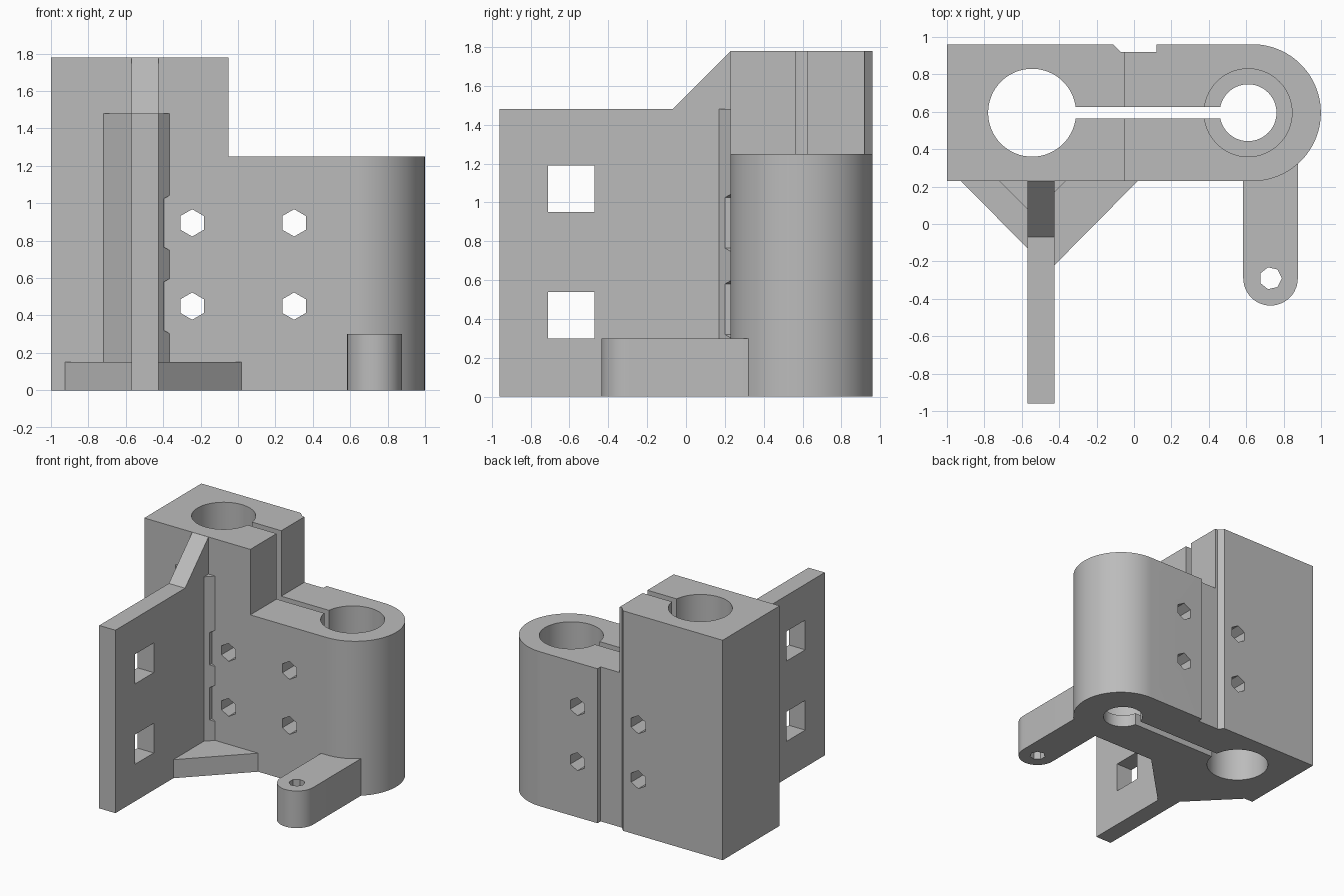
import bpy
import bmesh
from math import cos, sin, pi, radians
from mathutils import Vector

cube = bpy.data.objects.get("Cube")
if cube:
    bpy.data.objects.remove(cube, do_unlink=True)

grey = bpy.data.materials.new("plain grey")
grey.use_nodes = True
grey.diffuse_color = (0.5, 0.5, 0.5, 1)
grey.node_tree.nodes["Principled BSDF"].inputs["Base Color"].default_value = (0.5, 0.5, 0.5, 1)


def arc(cx, cy, r, start, end, n):
    """Points along an arc, angles in degrees."""
    angles = [radians(start + (end - start) * i / n) for i in range(n + 1)]
    return [(cx + r * cos(a), cy + r * sin(a)) for a in angles]


def ring(cx, cy, r, n=64, start=0):
    return arc(cx, cy, r, start, start + 360, n)[:-1]


def rect(u0, u1, v0, v1):
    return [(u0, v0), (u1, v0), (u1, v1), (u0, v1)]


def prism(name, points, axis, lo, hi):
    """Extrude a flat outline along an axis, from lo to hi."""
    place = {"x": lambda u, v, w: (w, u, v),
             "y": lambda u, v, w: (u, w, v),
             "z": lambda u, v, w: (u, v, w)}[axis]
    bm = bmesh.new()
    base = bm.faces.new([bm.verts.new(place(u, v, lo)) for u, v in points])
    out = bmesh.ops.extrude_face_region(bm, geom=[base], use_keep_orig=True)
    top = [g for g in out["geom"] if isinstance(g, bmesh.types.BMVert)]
    bmesh.ops.translate(bm, verts=top, vec=Vector(place(0, 0, hi - lo)))
    bmesh.ops.recalc_face_normals(bm, faces=bm.faces)
    mesh = bpy.data.meshes.new(name)
    bm.to_mesh(mesh)
    bm.free()
    mesh.materials.append(grey)
    obj = bpy.data.objects.new(name, mesh)
    bpy.context.collection.objects.link(obj)
    return obj


def activate(obj):
    bpy.ops.object.select_all(action="DESELECT")
    obj.select_set(True)
    bpy.context.view_layer.objects.active = obj


def cut(obj, points, axis, lo, hi):
    """Remove an extruded outline from an object."""
    cutter = prism("cutter", points, axis, lo, hi)
    cutter.hide_render = True
    mod = obj.modifiers.new("cut", "BOOLEAN")
    mod.operation = "DIFFERENCE"
    mod.solver = "EXACT"
    mod.object = cutter
    activate(obj)
    bpy.ops.object.modifier_apply(modifier=mod.name)
    bpy.data.objects.remove(cutter, do_unlink=True)


FRONT, BACK, MID = 0.23, 0.96, 0.595
FIN_L, FIN_R = -0.57, -0.425
BOLT_Z = (0.45, 0.895)

# Clamp body: square tall end, round low end, notch in the back
outline = [(-1, FRONT)] + arc(0.633, MID, 0.366, -90, 90, 48)
outline += [(0.12, BACK), (0.12, 0.92), (-0.07, 0.92), (-0.11, BACK), (-1, BACK)]
body = prism("clamp_body", outline, "z", 0, 1.78)
cut(body, rect(-0.05, 1.2, 0, 1.2), "z", 1.25, 2)

# Rod bores, the right one with a lip at the bottom, and the clamping slot
cut(body, ring(-0.545, MID, 0.235), "z", -0.1, 2)
cut(body, ring(0.61, MID, 0.235), "z", 0.1, 2)
cut(body, ring(0.61, MID, 0.152), "z", -0.1, 0.2)
cut(body, rect(-0.4, 0.52, 0.565, 0.625), "z", -0.1, 2)

# Hexagonal bolt holes
for x in (-0.245, 0.3):
    for z in BOLT_Z:
        cut(body, ring(x, z, 0.073, 6, 30), "y", 0, 1.2)

# Upright fin with a sloped shoulder and square windows
fin = prism("upright_fin", [(-0.96, 0), (FRONT, 0), (FRONT, 1.78), (-0.07, 1.48), (-0.96, 1.48)],
            "x", FIN_L, FIN_R)
for z in (0.3, 0.95):
    cut(fin, rect(-0.71, -0.47, z, z + 0.24), "x", -1, 0)

# Gussets: wide ones at the foot, slim ones up the corners
parts = [body, fin]
for name, x, reach, depth, lo, hi in (
        ("left_foot_gusset", FIN_L, -0.925, -0.13, 0, 0.15),
        ("right_foot_gusset", FIN_R, 0.02, -0.22, 0, 0.15),
        ("left_corner_gusset", FIN_L, -0.72, 0.08, 0.15, 1.48),
        ("right_corner_gusset", FIN_R, -0.365, 0.17, 0.15, 1.48)):
    parts.append(prism(name, [(x, FRONT), (reach, FRONT), (x, depth)], "z", lo, hi))

# Bolt head clearances in the right corner gusset
for z in BOLT_Z:
    cut(parts[-1], [(-0.395, z - 0.13), (-0.395, z + 0.13), (-0.2, z + 0.24), (-0.2, z - 0.24)],
        "y", 0, 0.4)

# Rounded lug with a small hole
lug = prism("lower_lug", arc(0.73, -0.29, 0.146, 180, 360, 24) + [(0.876, 0.33), (0.584, 0.25)],
            "z", 0, 0.3)
cut(lug, ring(0.73, -0.29, 0.06, 7), "z", -0.1, 0.5)
parts.append(lug)

for part in parts:
    activate(part)
    bpy.ops.object.shade_smooth_by_angle(angle=radians(25))
